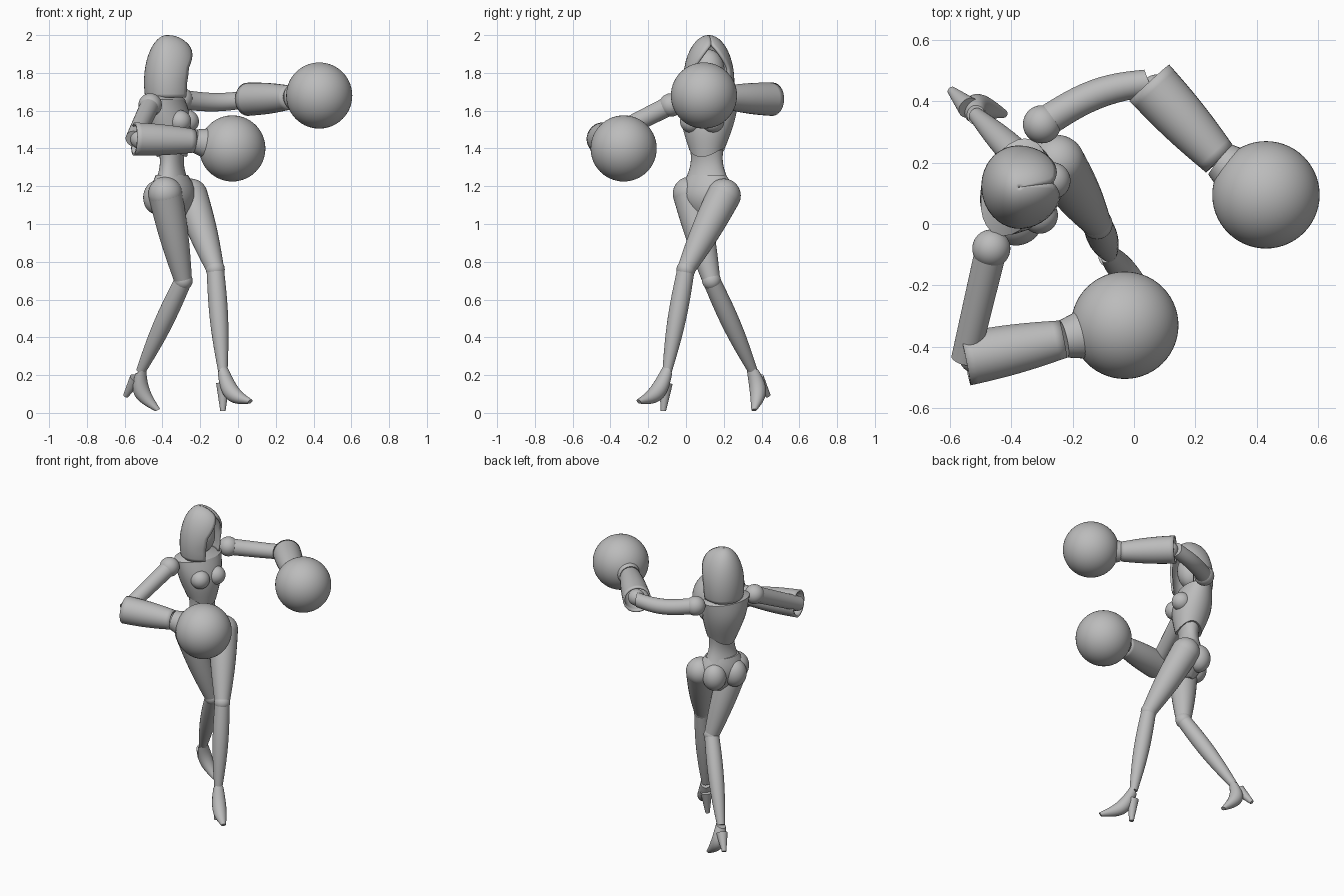
import bpy, bmesh, math
from mathutils import Matrix, Vector

if "Cube" in bpy.data.objects:
    bpy.data.objects.remove(bpy.data.objects["Cube"], do_unlink=True)

grey = bpy.data.materials.new("plain grey")
grey.use_nodes = True
grey.diffuse_color = (0.5, 0.5, 0.5, 1)
for node in grey.node_tree.nodes:
    if node.type == 'BSDF_PRINCIPLED':
        node.inputs["Base Color"].default_value = grey.diffuse_color

SIDES = 28
STEPS = 12
STRAIGHT = Vector()


def finish(name, bm, wall=0):
    bmesh.ops.recalc_face_normals(bm, faces=bm.faces)
    mesh = bpy.data.meshes.new(name)
    bm.to_mesh(mesh)
    bm.free()
    mesh.materials.append(grey)
    mesh.shade_smooth()
    mesh.set_sharp_from_angle(angle=math.radians(40))
    part = bpy.data.objects.new(name, mesh)
    bpy.context.scene.collection.objects.link(part)
    if wall:
        solidify = part.modifiers.new("wall", 'SOLIDIFY')
        solidify.thickness = wall
        solidify.offset = -1


def skin(name, rings, closed=True, wall=0):
    """Join rings of points; thin-walled parts stay open at the ends."""
    bm = bmesh.new()
    loops = [[bm.verts.new(point) for point in ring] for ring in rings]
    count = len(loops[0])
    for low, high in zip(loops, loops[1:]):
        for j in range(count if closed else count - 1):
            k = (j + 1) % count
            bm.faces.new((low[j], low[k], high[k], high[j]))
    if not wall:
        bm.faces.new(loops[0])
        bm.faces.new(loops[-1])
    finish(name, bm, wall)


def loft(name, base, tip, axes, start, end, swell, bow=STRAIGHT, dip=0, wall=0):
    """Oval sections from base to tip, swelling and bowing in the middle."""
    u, v = axes
    rings = []
    for i in range(STEPS + 1):
        t = i / STEPS
        arch = math.sin(math.pi * t)
        wide, deep = (p + (q - p) * t + w * arch for p, q, w in zip(start, end, swell))
        centre = base.lerp(tip, t) + bow * arch
        ring = []
        for k in range(SIDES):
            angle = math.tau * k / SIDES
            c, s = math.cos(angle), math.sin(angle)
            hem = Vector((0, 0, -dip * c * c * (1 - t) ** 3))
            ring.append(centre + u * wide * c + v * deep * s + hem)
        rings.append(ring)
    skin(name, rings, wall=wall)


def limb(name, base, tip, start, end, swell=0, bow=STRAIGHT, wall=0):
    u = (tip - base).orthogonal().normalized()
    v = (tip - base).cross(u).normalized()
    loft(name, base, tip, (u, v), (start, start), (end, end), (swell, swell), bow, wall=wall)


def facing(yaw):
    turn = Matrix.Rotation(math.radians(yaw), 3, 'Z')
    return turn @ Vector((1, 0, 0)), turn @ Vector((0, 1, 0))


def ball(name, centre, width, depth=None, height=None):
    bm = bmesh.new()
    bmesh.ops.create_uvsphere(bm, u_segments=2 * SIDES, v_segments=SIDES, radius=width)
    scale = (1, (depth or width) / width, (height or width) / width, 1)
    bm.transform(Matrix.Translation(centre) @ Matrix.Diagonal(scale))
    finish(name, bm)


def hood(name, centre, radius, height, axes):
    """Half-egg with a forward brim and a pointed opening for the face."""
    forward, side = axes
    rings = []
    for i in range(2 * STEPS):
        rise = -0.33 + (math.pi / 2 + 0.32) * i / (2 * STEPS - 1)
        up, out = math.sin(rise), radius * math.cos(rise)
        brim = 1 + max(0, up) / 2
        gap = 0.8 * min(1, max(0, 1.6 - 2 * up)) ** 0.7
        ring = []
        for k in range(SIDES + 1):
            angle = gap + (math.tau - 2 * gap) * k / SIDES
            c, s = math.cos(angle), math.sin(angle)
            reach = out * (brim if c > 0 else 0.9)
            ring.append(centre + forward * c * reach + side * s * out
                        + Vector((0, 0, height * up)))
        rings.append(ring)
    skin(name, rings, closed=False, wall=0.014)


# Head and neck
skull = Vector((-0.375, 0.12, 1.75))
collar = Vector((-0.39, 0.12, 1.66))
hood("hood", skull, 0.136, 0.25, facing(7))
ball("head", skull.lerp(collar, -0.6), 0.09, 0.085, 0.12)
limb("neck", collar, skull, 0.05, 0.05)

# Torso, narrowing to the waist
chest = facing(-20)
hips = facing(-30)
ribs = Vector((-0.35, 0.11, 1.4))
belly = Vector((-0.35, 0.11, 1.23))
crotch = Vector((-0.33, 0.11, 1.02))
belt = Vector((-0.35, 0.11, 1.26))
neck_base = collar.lerp(skull, 0.5)
loft("bodice", ribs, collar, chest, (0.08, 0.095), (0.1, 0.165), (0.03, 0.01), dip=0.045)
loft("shoulders", collar, neck_base, chest, (0.1, 0.165), (0.05, 0.06), (0, 0))
loft("waist", belly, ribs, chest, (0.08, 0.12), (0.07, 0.09), (-0.015, -0.015))
loft("pelvis", crotch, belt, hips, (0.04, 0.04), (0.075, 0.11), (0.045, 0.075))

for side, sign in (("left", 1), ("right", -1)):
    bust = ribs.lerp(collar, 0.55) + chest[0] * 0.09 + chest[1] * 0.06 * sign
    ball(side + "_bust", bust, 0.06)
    seat = crotch.lerp(belt, 0.5) - hips[0] * 0.06 + hips[1] * 0.07 * sign
    ball(side + "_buttock", seat, 0.075, height=0.09)

# Joints of the striding, boxing pose
pose = {
    "left": dict(
        shoulder=(-0.3, 0.325, 1.66), elbow=(0.05, 0.46, 1.66),
        wrist=(0.28, 0.21, 1.67), fist=(0.43, 0.095, 1.68), arm_bow=(0, 0.03, -0.015),
        hip=(-0.25, 0.2, 1.15), knee=(-0.12, 0, 0.76), ankle=(-0.08, -0.1, 0.22),
        toe=(0.065, -0.25, 0.06), heel=(-0.08, -0.12, 0.01)),
    "right": dict(
        shoulder=(-0.465, -0.08, 1.63), elbow=(-0.55, -0.44, 1.45),
        wrist=(-0.23, -0.375, 1.44), fist=(-0.03, -0.33, 1.4), arm_bow=(0, 0, 0),
        hip=(-0.385, 0.02, 1.16), knee=(-0.29, 0.135, 0.7), ankle=(-0.515, 0.355, 0.22),
        toe=(-0.425, 0.36, 0.015), heel=(-0.595, 0.435, 0.09)),
}

for side, joints in pose.items():
    at = {joint: Vector(place) for joint, place in joints.items()}

    # Arm, open-cuffed gauntlet and round fist
    ball(side + "_shoulder", at["shoulder"], 0.062)
    limb(side + "_arm", at["shoulder"], at["elbow"], 0.052, 0.046, bow=at["arm_bow"])
    ball(side + "_elbow", at["elbow"].lerp(at["wrist"], 0.1), 0.052)
    limb(side + "_gauntlet", at["elbow"], at["wrist"], 0.088, 0.062, 0.006, wall=0.012)
    limb(side + "_wrist_flare", at["wrist"], at["wrist"].lerp(at["fist"], 0.4), 0.062, 0.085)
    ball(side + "_fist", at["fist"], 0.175)

    # Leg
    ball(side + "_hip", at["hip"], 0.09)
    limb(side + "_thigh", at["hip"], at["knee"], 0.09, 0.047, 0.008)
    ball(side + "_knee", at["knee"], 0.05)
    limb(side + "_calf", at["knee"], at["ankle"], 0.046, 0.025, 0.013)

    # High-heeled shoe
    middle = at["ankle"].lerp(at["toe"], 0.5)
    arch = (at["heel"] - middle).normalized() * 0.045
    limb(side + "_shoe", at["ankle"], at["toe"], 0.032, 0.014, 0.02, bow=arch)
    limb(side + "_heel", at["ankle"].lerp(at["heel"], 0.3), at["heel"], 0.036, 0.014)
